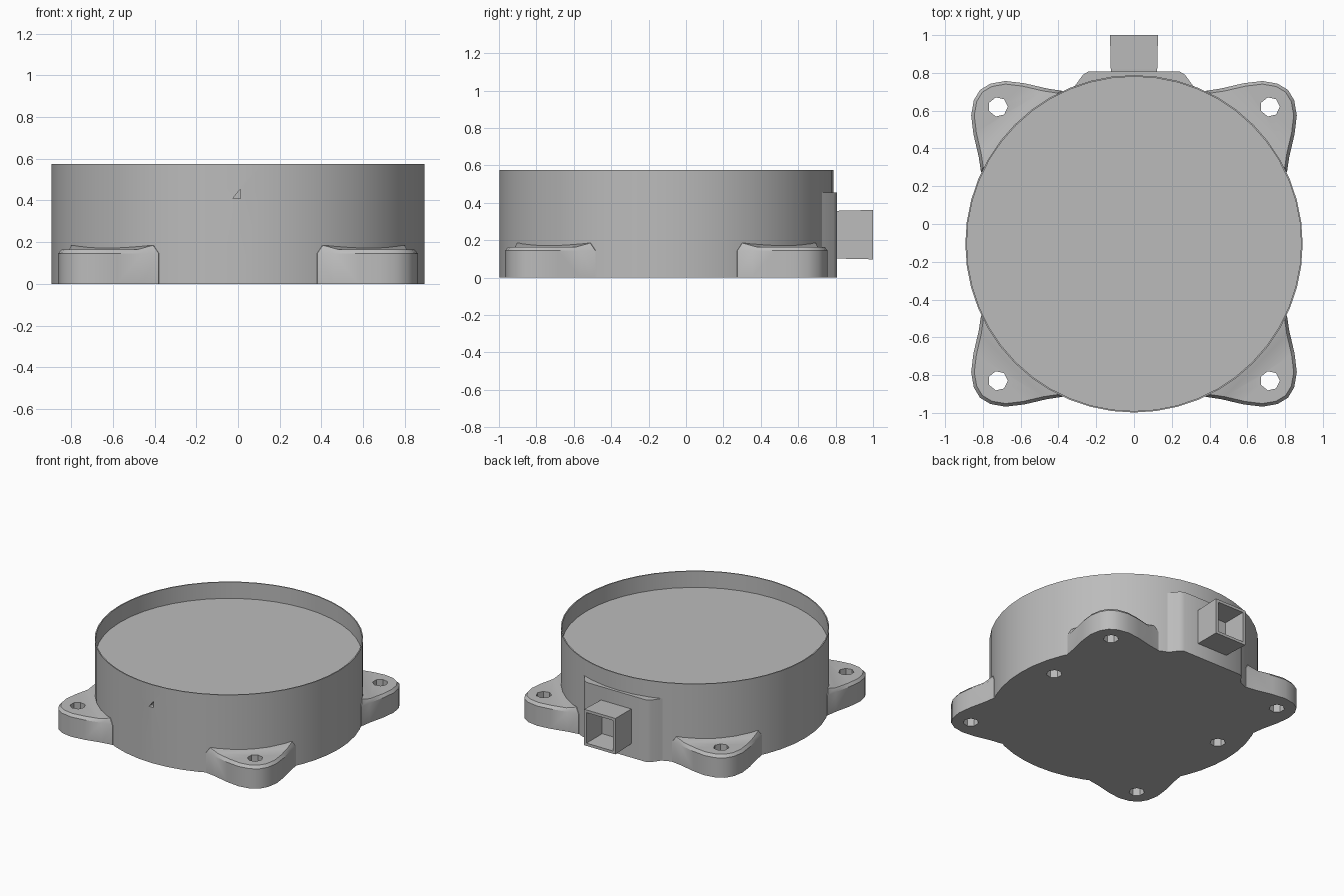
import bpy
import bmesh
from math import cos, sin, pi, hypot, radians
from mathutils import Vector

CY = -0.105      # housing axis in y
R = 0.893        # housing radius
FLOOR = 0.455    # recessed top panel

cube = bpy.data.objects.get("Cube")
if cube:
    bpy.data.objects.remove(cube, do_unlink=True)

grey = bpy.data.materials.new("plain_grey")
grey.use_nodes = True
colour = (0.5, 0.5, 0.5, 1)
grey.diffuse_color = colour
grey.node_tree.nodes["Principled BSDF"].inputs["Base Color"].default_value = colour


def loft(name, rings, cap_end=True):
    """Skin matching rings of points, capping the first and last."""
    bm = bmesh.new()
    loops = [[bm.verts.new(p) for p in ring] for ring in rings]
    n = len(loops[0])
    for a, b in zip(loops, loops[1:]):
        for i in range(n):
            j = (i + 1) % n
            bm.faces.new((a[i], a[j], b[j], b[i]))
    bm.faces.new(loops[0])
    if cap_end:
        bm.faces.new(loops[-1])
    else:
        # symmetric strip of quads across the last ring
        top = loops[-1]
        for i in range(n // 2):
            quad = (top[i], top[i + 1], top[n - 2 - i], top[n - 1 - i])
            bm.faces.new(list(dict.fromkeys(quad)))
    bmesh.ops.recalc_face_normals(bm, faces=bm.faces)
    mesh = bpy.data.meshes.new(name)
    bm.to_mesh(mesh)
    bm.free()
    mesh.materials.append(grey)
    obj = bpy.data.objects.new(name, mesh)
    bpy.context.collection.objects.link(obj)
    return obj


def activate(obj):
    bpy.ops.object.select_all(action="DESELECT")
    obj.select_set(True)
    bpy.context.view_layer.objects.active = obj


def cut(obj, cutter):
    mod = obj.modifiers.new("cut", "BOOLEAN")
    mod.operation = "DIFFERENCE"
    mod.solver = "EXACT"
    mod.object = cutter
    activate(obj)
    bpy.ops.object.modifier_apply(modifier=mod.name)
    bpy.data.objects.remove(cutter, do_unlink=True)


def smooth(obj, angle=30):
    activate(obj)
    bpy.ops.object.shade_smooth_by_angle(angle=radians(angle))


def circle(r, z, x=0, y=CY, n=48):
    return [(x + r * cos(2 * pi * i / n), y + r * sin(2 * pi * i / n), z) for i in range(n)]


def flat(points, z):
    return [(x, y, z) for x, y in points]


def drill(x, y, bottom, top):
    cutter = loft("hole_cutter", [circle(0.052, z, x, y, 7) for z in (bottom, top)])
    cutter.hide_render = True
    return cutter


# Round housing with a thin raised rim around the recessed panel
housing = loft("housing", [circle(R, 0), circle(R, FLOOR), circle(R, 0.575),
                           circle(R - 0.008, 0.575), circle(R - 0.008, FLOOR)])
for side in (-1, 1):
    cut(housing, drill(side * 0.71, 0.02, -0.1, 0.3))

# Small triangular index notch on the front
mark = [(-0.025, 0.41), (0.012, 0.41), (0.012, FLOOR)]
notch = loft("notch_cutter", [[(x, y, z) for x, z in mark] for y in (-1.1, CY - R + 0.03)])
notch.hide_render = True
cut(housing, notch)
smooth(housing)

# Four mounting ears, each symmetric about its diagonal
half = [(0.68, 0.30), (0.81, 0.38), (0.822, 0.46), (0.85, 0.58), (0.862, 0.68), (0.848, 0.76)]
outline = half + [(0.815, 0.815)] + [(v, u) for u, v in reversed(half)]
centre = Vector((0.68, 0.68))
for sx, side in ((-1, "right"), (1, "left")):
    for sy, end in ((-1, "front"), (1, "back")):
        def place(p, z):
            return (sx * p[0], CY + sy * p[1], z)
        inset = [Vector(p).lerp(centre, 0.09) for p in outline]
        ear = loft(f"{end}_{side}_ear", [
            [place(p, 0) for p in outline],
            [place(p, 0.145) for p in outline],
            [place(p, 0.185 if hypot(*p) < 0.93 else 0.165) for p in inset],
        ], cap_end=False)
        cut(ear, drill(sx * 0.72, CY + sy * 0.725, -0.1, 0.4))
        smooth(ear)

# Flared boss behind the connector
boss = [(-0.42, 0.64), (-0.31, 0.735), (-0.27, 0.79), (-0.24, 0.808)]
boss += [(-x, y) for x, y in reversed(boss)]
smooth(loft("connector_boss", [flat(boss, 0), flat(boss, FLOOR)]), 40)


# Hollow square connector
def square(inset, y):
    x, low, high = 0.127 - inset, 0.098 + inset, 0.362 - inset
    return [(-x, y, low), (x, y, low), (x, y, high), (-x, y, high)]


loft("connector_socket", [square(0.008, 0.75), square(0.004, 0.82), square(0, 1.0),
                          square(0.02, 1.0), square(0.024, 0.825)])
